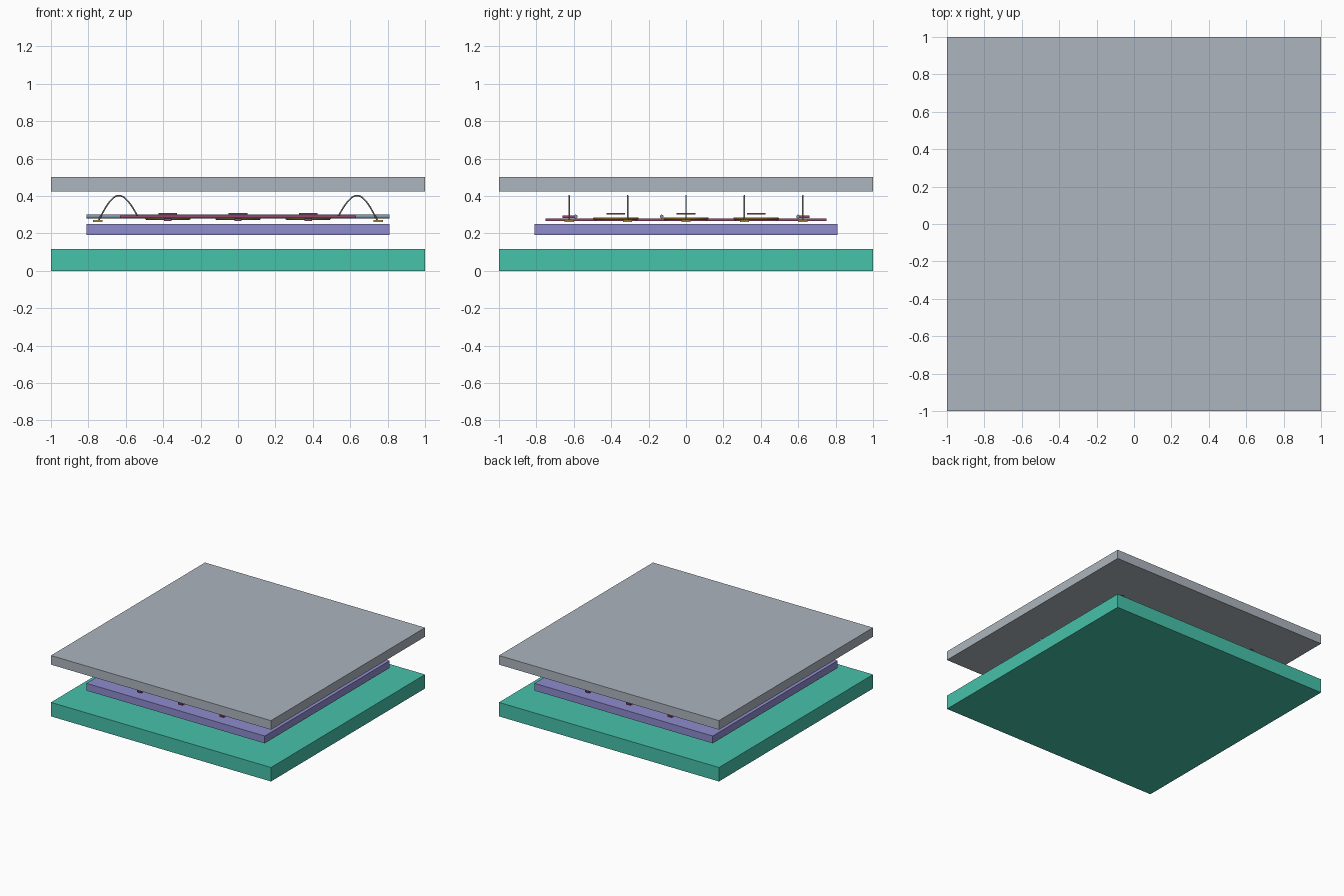
import bpy
import math

cube = bpy.data.objects.get("Cube")
if cube:
    bpy.data.objects.remove(cube, do_unlink=True)


def to_linear(c):
    c /= 255
    return c / 12.92 if c <= 0.04045 else ((c + 0.055) / 1.055) ** 2.4


def material(name, r, g, b):
    m = bpy.data.materials.new(name)
    m.use_nodes = True
    col = (to_linear(r), to_linear(g), to_linear(b), 1)
    m.diffuse_color = col
    m.node_tree.nodes["Principled BSDF"].inputs["Base Color"].default_value = col
    return m


green = material("teal green", 70, 194, 170)
purple = material("soft violet", 143, 140, 206)
grey = material("pale grey", 172, 181, 189)
gold = material("gold", 214, 180, 80)
maroon = material("plum", 150, 70, 110)
steel = material("blue grey", 125, 150, 175)
wire_grey = material("wire grey", 150, 158, 150)


def finish(obj, name, mat):
    obj.name = name
    obj.data.materials.append(mat)
    return obj


def box(name, mat, x, y, z0, z1, sx, sy):
    bpy.ops.mesh.primitive_cube_add(size=1, location=(x, y, (z0 + z1) / 2))
    obj = bpy.context.object
    obj.scale = (sx, sy, z1 - z0)
    bpy.ops.object.transform_apply(location=False, rotation=False, scale=True)
    return finish(obj, name, mat)


def tube(name, mat, y, z, radius, length):
    bpy.ops.mesh.primitive_cylinder_add(vertices=16, radius=radius, depth=length,
                                        location=(0, y, z), rotation=(0, math.pi / 2, 0))
    obj = finish(bpy.context.object, name, mat)
    bpy.ops.object.shade_smooth_by_angle()
    return obj


def ring(name, mat, x, y, z):
    bpy.ops.mesh.primitive_torus_add(major_radius=0.115, minor_radius=0.007,
                                     major_segments=40, minor_segments=8, location=(x, y, z))
    obj = finish(bpy.context.object, name, mat)
    bpy.ops.object.shade_smooth_by_angle()
    return obj


def wire(name, side, y):
    steps = 16
    curve = bpy.data.curves.new(name, 'CURVE')
    curve.dimensions = '3D'
    curve.bevel_depth = 0.004
    curve.bevel_resolution = 2
    line = curve.splines.new('POLY')
    line.points.add(steps)
    for i, p in enumerate(line.points):
        t = i / steps
        x = side * (0.745 - 0.21 * t)
        foot = 0.27 + 0.02 * t
        p.co = (x, y, foot + (0.402 - 0.28) * math.sin(math.pi * t), 1)
    obj = bpy.data.objects.new(name, curve)
    bpy.context.collection.objects.link(obj)
    finish(obj, name, wire_grey)


# Stacked slabs
box("base_slab", green, 0, 0, 0, 0.115, 2, 2)
box("middle_slab", purple, 0, 0, 0.19, 0.25, 1.62, 1.62)
box("lid_slab", grey, 0, 0, 0.425, 0.5, 2, 2)

# Contact pads and looped wires along both sides
for side in (-1, 1):
    for row in range(-2, 3):
        y = row * 0.3125
        box("contact_pad", gold, side * 0.75, y, 0.26, 0.272, 0.05, 0.05)
        wire("loop_wire", side, y)

# Straight tubes running across
for y in (-0.59, -0.13, 0.6):
    tube("cross_tube", steel, y, 0.29, 0.01, 1.62)

# Flat strips near the front and back edges
for y in (-0.625, 0.625):
    box("edge_strip", maroon, 0, y, 0.283, 0.295, 1.26, 0.07)

# Lengthwise strips with a grid of rings and small plates above
for i in (-1, 0, 1):
    x = i * 0.375
    box("long_strip", maroon, x, 0, 0.267, 0.279, 0.04, 1.5)
    for j in (-1, 0, 1):
        y = j * 0.375
        ring("ring_track", gold, x, y, 0.279)
        box("small_plate", maroon, x, y, 0.3, 0.31, 0.1, 0.1)
